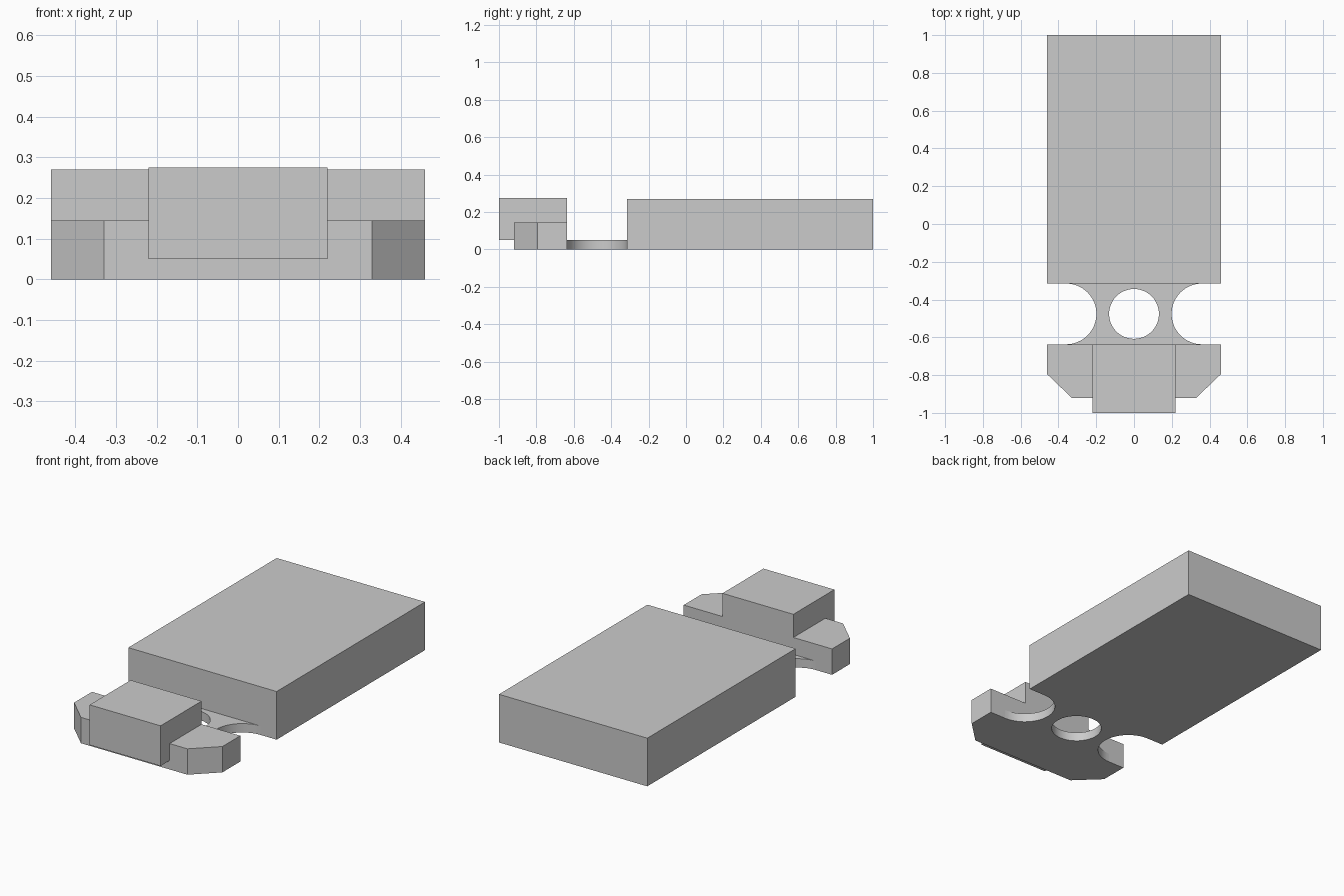
import bpy, bmesh
from math import sin, cos, pi, radians

cube = bpy.data.objects.get("Cube")
if cube:
    bpy.data.objects.remove(cube, do_unlink=True)

grey = bpy.data.materials.new("light_grey")
grey.use_nodes = True
colour = (0.6, 0.6, 0.6, 1)
grey.diffuse_color = colour
grey.node_tree.nodes["Principled BSDF"].inputs["Base Color"].default_value = colour

HALF_W = 0.46          # half width of body and collar
BODY_Y = -0.315        # front of the body
COLLAR_Y = -0.637      # back of the collar
MID_Y = (BODY_Y + COLLAR_Y) / 2
NOTCH_R = (BODY_Y - COLLAR_Y) / 2


def arc(cx, cy, r, start, end, steps):
    """Points along an arc, both ends included."""
    angles = [start + (end - start) * i / steps for i in range(steps + 1)]
    return [(cx + r * cos(a), cy + r * sin(a)) for a in angles]


def extrude_profile(name, loops, z0, z1):
    """Fill closed xy loops (outline, then holes) and extrude from z0 to z1."""
    bm = bmesh.new()
    edges = []
    for loop in loops:
        verts = [bm.verts.new((x, y, z0)) for x, y in loop]
        edges += [bm.edges.new((a, b)) for a, b in zip(verts, verts[1:] + verts[:1])]
    if len(loops) == 1:
        bm.faces.new(bm.verts)
    else:
        bmesh.ops.triangle_fill(bm, edges=edges, use_beauty=True)
    result = bmesh.ops.extrude_face_region(bm, geom=bm.faces[:])
    top = [v for v in result["geom"] if isinstance(v, bmesh.types.BMVert)]
    bmesh.ops.translate(bm, verts=top, vec=(0, 0, z1 - z0))
    bmesh.ops.recalc_face_normals(bm, faces=bm.faces[:])
    mesh = bpy.data.meshes.new(name)
    bm.to_mesh(mesh)
    bm.free()
    mesh.materials.append(grey)
    obj = bpy.data.objects.new(name, mesh)
    bpy.context.collection.objects.link(obj)
    return obj


def rectangle(half_w, y0, y1):
    return [(-half_w, y0), (half_w, y0), (half_w, y1), (-half_w, y1)]


# Long main body
extrude_profile("main_body", [rectangle(HALF_W, BODY_Y, 1)], 0, 0.27)

# Collar with chamfered front corners
right_side = [(0.33, -0.92), (HALF_W, -0.795), (HALF_W, COLLAR_Y)]
left_side = [(-x, y) for x, y in reversed(right_side)]
extrude_profile("chamfered_collar", [right_side + left_side], 0, 0.145)

# Raised block overhanging the collar
extrude_profile("front_block", [rectangle(0.22, -1, COLLAR_Y)], 0.05, 0.275)

# Thin bridge with a round notch on each side and a round hole
notch = arc(0.36, MID_Y, NOTCH_R, 1.5 * pi, 0.5 * pi, 32)
mirrored = [(-x, y) for x, y in reversed(notch)]
hole = arc(0, MID_Y, 0.132, 0, 2 * pi, 48)[:-1]
bridge = extrude_profile("bridge", [notch + mirrored, hole], 0, 0.05)
bpy.ops.object.select_all(action='DESELECT')
bridge.select_set(True)
bpy.context.view_layer.objects.active = bridge
bpy.ops.object.shade_smooth_by_angle(angle=radians(30))
